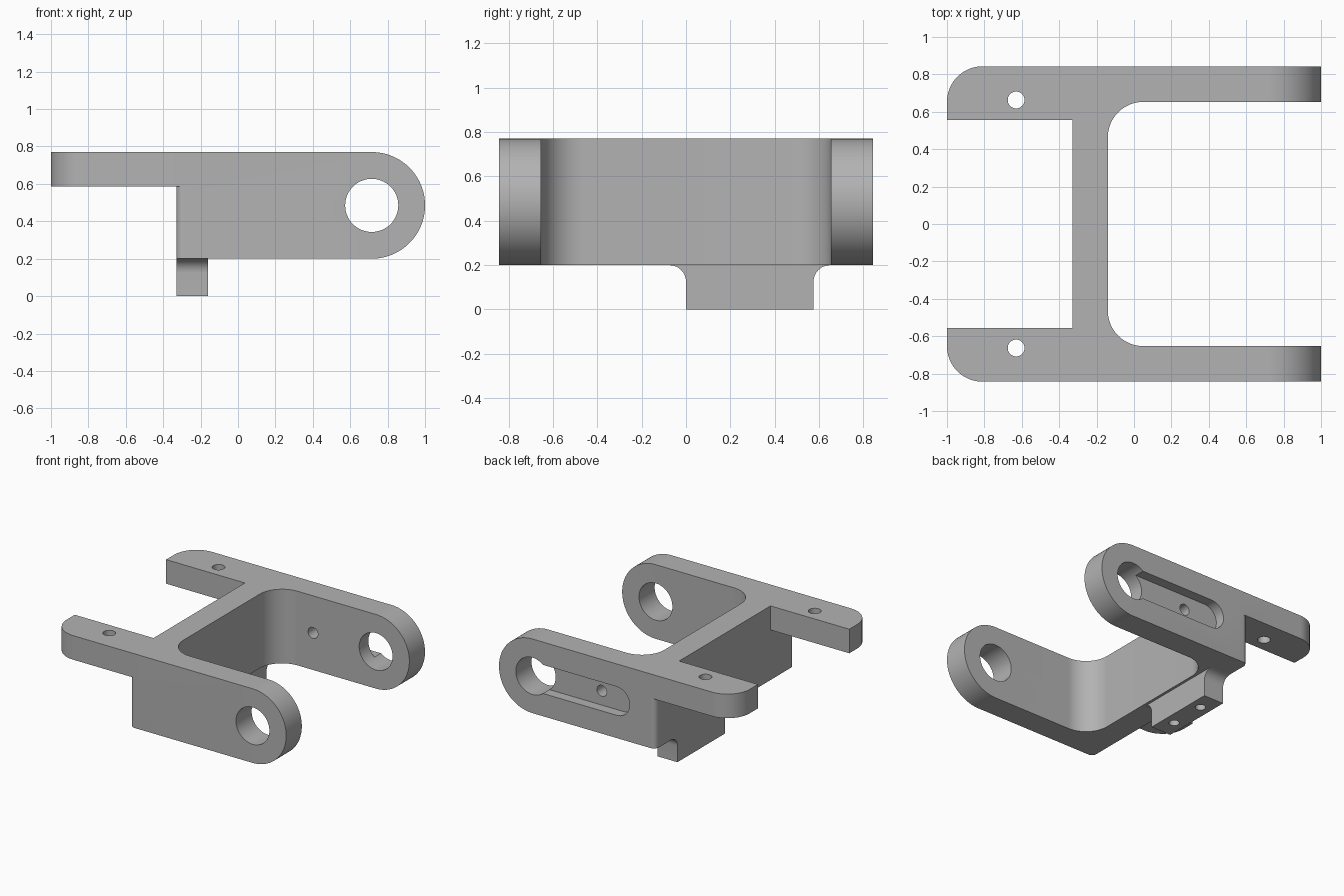
import bpy, bmesh, math
from mathutils import Vector

old = bpy.data.objects.get("Cube")
if old:
    bpy.data.objects.remove(old, do_unlink=True)

TOP, BOTTOM, TAB_Z = 0.77, 0.2, 0.585
WIDE, BACK = 0.843, -0.33
PIN_X, PIN_Z, END_R = 0.715, 0.485, 0.285


def rounded(points):
    """Outline from (u, v, radius) corners, each corner rounded by an arc."""
    out = []
    for i, (u, v, r) in enumerate(points):
        p = Vector((u, v))
        if r == 0:
            out.append(p)
            continue
        a = (Vector(points[i - 1][:2]) - p).normalized()
        b = (Vector(points[(i + 1) % len(points)][:2]) - p).normalized()
        half = a.angle(b) / 2
        centre = p + (a + b).normalized() * r / math.sin(half)
        start = p + a * r / math.tan(half) - centre
        end = p + b * r / math.tan(half) - centre
        sweep = math.atan2(start.x * end.y - start.y * end.x, start.dot(end))
        steps = max(8, int(r * 100))
        for k in range(steps + 1):
            t = sweep * k / steps
            out.append(centre + Vector((start.x * math.cos(t) - start.y * math.sin(t),
                                        start.x * math.sin(t) + start.y * math.cos(t))))
    return out


def circle(u, v, r, n=48):
    return [Vector((u + r * math.cos(math.tau * k / n), v + r * math.sin(math.tau * k / n)))
            for k in range(n)]


def prism(name, outline, axis, low, high):
    """Extrude an outline along one axis."""
    place = {"x": lambda u, v, w: (w, u, v),
             "y": lambda u, v, w: (u, w, v),
             "z": lambda u, v, w: (u, v, w)}[axis]
    bm = bmesh.new()
    face = bm.faces.new([bm.verts.new(place(p.x, p.y, low)) for p in outline])
    new = bmesh.ops.extrude_face_region(bm, geom=[face])["geom"]
    shift = Vector(place(0, 0, high - low))
    bmesh.ops.translate(bm, vec=shift, verts=[g for g in new if isinstance(g, bmesh.types.BMVert)])
    bmesh.ops.remove_doubles(bm, verts=bm.verts, dist=0.0001)
    bmesh.ops.recalc_face_normals(bm, faces=bm.faces)
    mesh = bpy.data.meshes.new(name)
    bm.to_mesh(mesh)
    bm.free()
    obj = bpy.data.objects.new(name, mesh)
    bpy.context.collection.objects.link(obj)
    return obj


def combine(target, other, operation):
    mod = target.modifiers.new(operation, "BOOLEAN")
    mod.operation, mod.object, mod.solver = operation, other, "EXACT"
    bpy.context.view_layer.objects.active = target
    bpy.ops.object.modifier_apply(modifier=mod.name)
    bpy.data.objects.remove(other, do_unlink=True)


# U-shaped yoke: cross wall and two arms
INNER, WALL = 0.653, -0.14
yoke = prism("yoke_bracket", rounded([
    (BACK, -WIDE, 0.04), (1.1, -WIDE, 0), (1.1, -INNER, 0), (WALL, -INNER, 0.19),
    (WALL, INNER, 0.19), (1.1, INNER, 0), (1.1, WIDE, 0), (BACK, WIDE, 0.04)]),
    "z", BOTTOM, TOP)

# Round the arm ends
combine(yoke, prism("arm_side_profile", rounded([
    (-0.5, BOTTOM, 0), (1, BOTTOM, END_R), (1, TOP, END_R - 0.0005), (-0.5, TOP, 0)]),
    "y", -1, 1), "INTERSECT")

# Rear mounting tabs
for s in (-1, 1):
    combine(yoke, prism("tab", rounded([
        (-1, s * 0.555, 0), (-0.25, s * 0.555, 0), (-0.25, s * WIDE, 0), (-1, s * WIDE, 0.19)]),
        "z", TAB_Z, TOP), "UNION")

# Foot under the wall, flared where it meets the wall
combine(yoke, prism("foot", rounded([
    (0, 0, 0), (0.575, 0, 0), (0.575, BOTTOM, 0.075), (0.66, BOTTOM, 0), (0.66, 0.3, 0),
    (-0.085, 0.3, 0), (-0.085, BOTTOM, 0), (0, BOTTOM, 0.075)]),
    "x", BACK, -0.16), "UNION")

# Pin holes, tab holes, foot holes, and the slot with its small hole in the back arm
cutters = [prism("pin_hole", circle(PIN_X, PIN_Z, 0.142, 64), "y", -1, 1),
           prism("arm_slot", rounded([
               (-0.11, PIN_Z - 0.11, 0.109), (PIN_X, PIN_Z - 0.11, 0),
               (PIN_X, PIN_Z + 0.11, 0), (-0.11, PIN_Z + 0.11, 0.109)]), "y", 0.765, 1),
           prism("arm_hole", circle(0.18, PIN_Z, 0.042, 32), "y", 0.5, 1)]
for s in (-1, 1):
    cutters.append(prism("tab_hole", circle(-0.63, s * 0.663, 0.045, 32), "z", 0.4, 1))
    cutters.append(prism("foot_hole", circle(-0.245, 0.288 + s * 0.143, 0.037, 32), "z", -0.1, 0.3))
for cutter in cutters:
    combine(yoke, cutter, "DIFFERENCE")

# Plain grey finish
grey = bpy.data.materials.new("plain_grey")
grey.use_nodes = True
colour = (0.45, 0.45, 0.45, 1)
grey.diffuse_color = colour
grey.node_tree.nodes["Principled BSDF"].inputs["Base Color"].default_value = colour
yoke.data.materials.clear()
yoke.data.materials.append(grey)

bpy.ops.object.select_all(action="DESELECT")
yoke.select_set(True)
bpy.context.view_layer.objects.active = yoke
bpy.ops.object.shade_smooth_by_angle(angle=math.radians(30))
